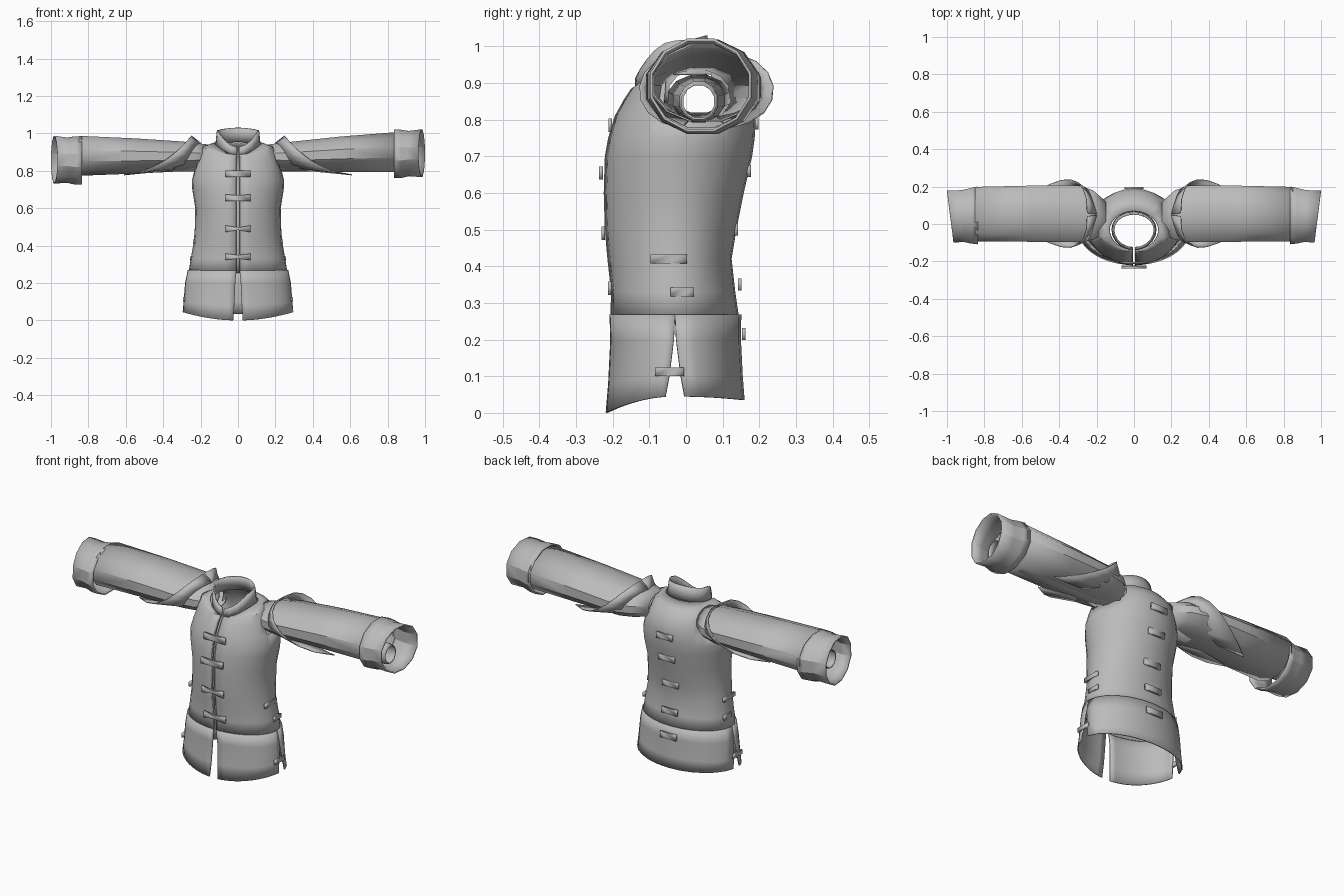
import bpy, bmesh
from math import sin, cos, pi, radians

if "Cube" in bpy.data.objects:
    bpy.data.objects.remove(bpy.data.objects["Cube"])

cloth = bpy.data.materials.new("grey cloth")
cloth.use_nodes = True
cloth.diffuse_color = (0.5, 0.5, 0.5, 1)
cloth.node_tree.nodes["Principled BSDF"].inputs["Base Color"].default_value = (0.5, 0.5, 0.5, 1)


def loft(name, rings, closed=True, thick=0.0, drop_face=None):
    """Skin a list of equal-length point rings into one cloth panel."""
    bm = bmesh.new()
    rows = [[bm.verts.new(p) for p in ring] for ring in rings]
    n = len(rows[0])
    for a, b in zip(rows, rows[1:]):
        for i in range(n if closed else n - 1):
            j = (i + 1) % n
            bm.faces.new((a[i], a[j], b[j], b[i]))
    bmesh.ops.recalc_face_normals(bm, faces=bm.faces)
    if drop_face:
        bmesh.ops.delete(bm, geom=[f for f in bm.faces if drop_face(f.calc_center_median())],
                         context='FACES')
    mesh = bpy.data.meshes.new(name)
    bm.to_mesh(mesh)
    bm.free()
    obj = bpy.data.objects.new(name, mesh)
    bpy.context.collection.objects.link(obj)
    mesh.materials.append(cloth)
    if thick:
        mod = obj.modifiers.new("thickness", 'SOLIDIFY')
        mod.thickness = thick
        mod.offset = 0
    bpy.ops.object.select_all(action='DESELECT')
    obj.select_set(True)
    bpy.context.view_layer.objects.active = obj
    bpy.ops.object.shade_smooth_by_angle(angle=radians(30))
    return obj


def body_ring(z, half, front, back, dip, start, end, count, back_dip=0.0):
    """Arc around the body; angle -90 is the front, 90 the back."""
    mid = -0.03
    pts = []
    for i in range(count + 1):
        a = radians(start + (end - start) * i / count)
        s = sin(a)
        y = mid + s * (back - mid if s > 0 else mid - front)
        drop = (dip if s < 0 else back_dip) * s * s
        pts.append((half * cos(a), y, z - drop))
    return pts


# Torso, open down the front and at the armholes
TORSO = [(.255, .262, -.202, .143, 0), (.33, .25, -.20, .132, 0), (.42, .234, -.21, .122, 0),
         (.5, .228, -.217, .135, 0), (.6, .226, -.22, .155, 0), (.7, .242, -.217, .178, 0),
         (.75, .244, -.208, .185, 0), (.81, .228, -.19, .188, 0), (.875, .208, -.165, .172, .02),
         (.925, .19, -.145, .125, .04), (.948, .13, -.138, .068, .065)]
loft("torso", [body_ring(*r, -88, 268, 28) for r in TORSO], False, .005,
     lambda c: abs(c.x) > .165 and .81 < c.z < .92 and abs(c.y - .035) < .085)

# Stand-up collar, dipping at the front
COLLAR = [(.94, .117, -.136, .066, .06), (.98, .113, -.136, .061, .07),
          (1.016, .109, -.128, .054, .09)]
loft("collar", [body_ring(*r, -87, 267, 20, -.014) for r in COLLAR], False, .008)

# Skirt panels, split at the front and both sides
SKIRT = [(.268, .266, -.206, .148, 0), (.2, .28, -.204, .147, 0),
         (.1, .289, -.21, .152, .02), (.045, .296, -.217, .157, .045)]
PANELS = {"skirt_front_left": (-90, 0), "skirt_back": (0, 180), "skirt_front_right": (180, 270)}
SIDE_GAPS = (0, 1, 5, 8)
for name, (start, end) in PANELS.items():
    rings = []
    for k, r in enumerate(SKIRT):
        gaps = [(2 + k) if abs(a) % 180 == 90 else SIDE_GAPS[k] for a in (start, end)]
        rings.append(body_ring(*r, start + gaps[0], end - gaps[1], 12, .01 if k == 3 else 0))
    loft(name, rings, False, .006)

# Folded facing along the front opening
for side, s in (("left", 1), ("right", -1)):
    edge = [(s * .008, r[2] - .004, r[0] - r[4]) for r in TORSO]
    inner = [(s * .016, y + .025, z) for x, y, z in edge]
    loft("front_facing_" + side, [edge, inner], False, .004)


def tube_ring(x, yc, zc, ry, rz, slant=0.0, n=12):
    """Ring around the arm; slant pulls its front edge back towards the body."""
    ring = []
    for i in range(n):
        a = 2 * pi * (i + .5) / n
        ring.append((x - slant * (1 - cos(a)) / 2, yc + ry * cos(a), zc + rz * sin(a)))
    return ring


def shoulder_flap(side, s, back):
    """Draped wedge running from the shoulder top to the underside of the sleeve."""
    sign, reach = (1, .188) if back else (-1, .176)
    near, far = [], []
    for i in range(9):
        t = i / 8
        a = radians(89 - 165 * t)
        near.append((s * (.2 + .12 * t), .05 + sign * .145 * cos(a), .876 + .072 * sin(a)))
        far.append((s * (.25 + .36 * t * t), .05 + sign * reach * cos(a) ** .75,
                    .881 + .106 * sin(a)))
    loft(f"shoulder_flap_{'back' if back else 'front'}_{side}", [near, far], False, .005)


for side, s, lift in (("left", 1, .018), ("right", -1, -.002)):
    # Wide outer sleeve
    sleeve = [(.15, .035, .877, .085, .062), (.22, .048, .876, .135, .072),
              (.3, .055, .877, .154, .08), (.55, .055, .88 + lift * .5, .153, .095),
              (.85, .053, .882 + lift, .148, .108)]
    loft("sleeve_" + side, [tube_ring(s * r[0], *r[1:]) for r in sleeve], True, .005)
    # Cuff with a slanted opening
    zc = .892 if s > 0 else .857
    cuff = [(.835, .046, zc - .002, .156, .13, 0), (.87, .044, zc - .002, .15, .13, 0),
            (.92, .042, zc, .14, .121, .015), (1, .04, zc + .002, .139, .128, .035)]
    loft("cuff_" + side, [tube_ring(s * r[0], *r[1:5], s * r[5]) for r in cuff], True, .008)
    # Narrow inner sleeve
    inner = [(.2, .035, .86, .085, .062), (.6, .035, .853, .07, .06),
             (.9, .035, .85, .052, .055), (.93, .035, .85, .046, .048)]
    loft("inner_sleeve_" + side, [tube_ring(s * r[0], *r[1:]) for r in inner], True, .005)
    for back in (False, True):
        shoulder_flap(side, s, back)


def toggle(name, loc, axis, width, height, pinch=1.0):
    """Small fastening tab lying along x or y, optionally pinched in the middle."""
    rings = []
    for t, k in ((-.5, 1), (0, pinch), (.5, 1)):
        h, d = height * k / 2, .005
        ring = []
        for u, v in ((-d, -h), (d, -h), (d, h), (-d, h)):
            x, y = (t * width, u) if axis == 'x' else (u, t * width)
            ring.append((loc[0] + x, loc[1] + y, loc[2] + v))
        rings.append(ring)
    obj = loft(name, rings)
    bm = bmesh.new()
    bm.from_mesh(obj.data)
    bmesh.ops.holes_fill(bm, edges=bm.edges)
    bm.to_mesh(obj.data)
    bm.free()


# Front, back and side fastenings
for i, (y, z, pinch) in enumerate([(-.207, .785, .9), (-.232, .655, .85),
                                   (-.226, .49, .4), (-.208, .34, .5)]):
    toggle(f"front_toggle_{i + 1}", (0, y, z), 'x', .135, .036, pinch)
for i, (y, z) in enumerate([(.193, .79), (.172, .66), (.137, .5), (.147, .35), (.158, .215)]):
    toggle(f"back_toggle_{i + 1}", (0, y, z), 'x', .1, .033)
for side, s in (("left", 1), ("right", -1)):
    for i, (x, y, z, w) in enumerate([(.236, -.047, .42, .1), (.251, -.01, .33, .065),
                                      (.289, -.045, .112, .08)]):
        toggle(f"side_toggle_{side}_{i + 1}", (s * x, y, z), 'y', w, .024)
